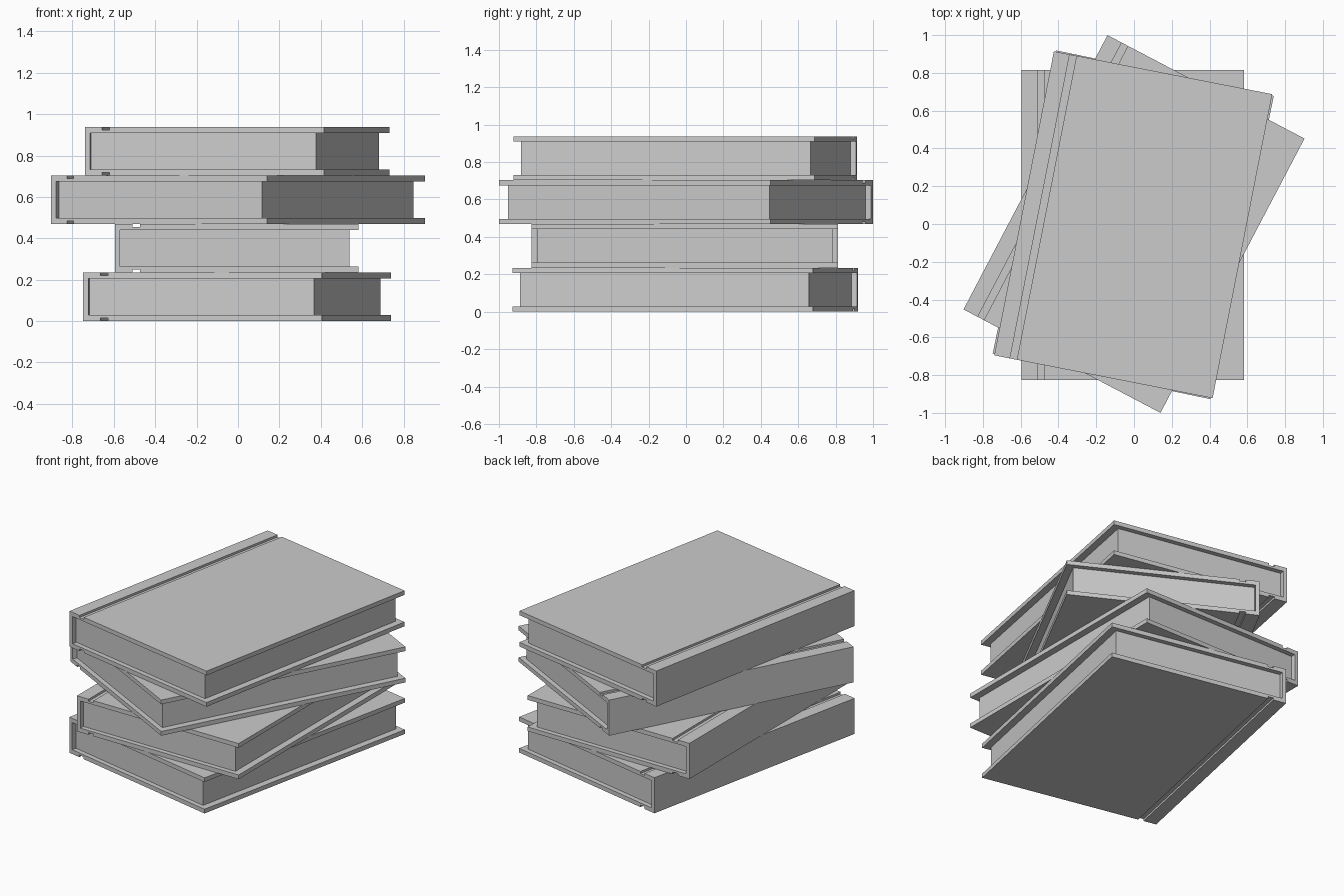
import bpy
import bmesh
from math import radians
from mathutils import Matrix

if "Cube" in bpy.data.objects:
    bpy.data.objects.remove(bpy.data.objects["Cube"])

W, L, H = 0.589, 0.82, 0.2345      # half width, half length, book height
COVER, SPINE = 0.028, 0.025        # board and spine thickness
G0, G1, DEPTH = 0.085, 0.122, 0.014  # hinge groove position and depth


def extrude_profile(name, pts, half_len, matrix):
    """Extrude an x/z profile along y."""
    bm = bmesh.new()
    face = bm.faces.new([bm.verts.new((x, -half_len, z)) for x, z in pts])
    out = bmesh.ops.extrude_face_region(bm, geom=[face])
    verts = [g for g in out["geom"] if isinstance(g, bmesh.types.BMVert)]
    bmesh.ops.translate(bm, verts=verts, vec=(0, 2 * half_len, 0))
    bmesh.ops.recalc_face_normals(bm, faces=bm.faces)
    mesh = bpy.data.meshes.new(name)
    bm.to_mesh(mesh)
    bm.free()
    ob = bpy.data.objects.new(name, mesh)
    ob.matrix_world = matrix
    bpy.context.collection.objects.link(ob)


# lower half of the C-shaped cover, mirrored for the upper half
lower = [(-W, 0), (-W + G0, 0), (-W + G0, DEPTH), (-W + G1, DEPTH),
         (-W + G1, 0), (W, 0), (W, COVER), (-W + SPINE, COVER)]
cover = lower + [(x, H - z) for x, z in reversed(lower)]

# page block, inset from the open edges
px0, px1 = -W + SPINE, W - 0.045
pages = [(px0, COVER), (px1, COVER), (px1, H - COVER), (px0, H - COVER)]

# stack: rotation in degrees and small offset of each book
stack = [(-11.8, -0.004, -0.004), (0, -0.006, -0.006),
         (-27.7, 0, 0), (-11.1, -0.004, -0.004)]
for i, (angle, x, y) in enumerate(stack):
    m = Matrix.Translation((x, y, i * H)) @ Matrix.Rotation(radians(angle), 4, 'Z')
    extrude_profile(f"book_cover_{i + 1}", cover, L, m)
    extrude_profile(f"book_pages_{i + 1}", pages, L - 0.031, m)
